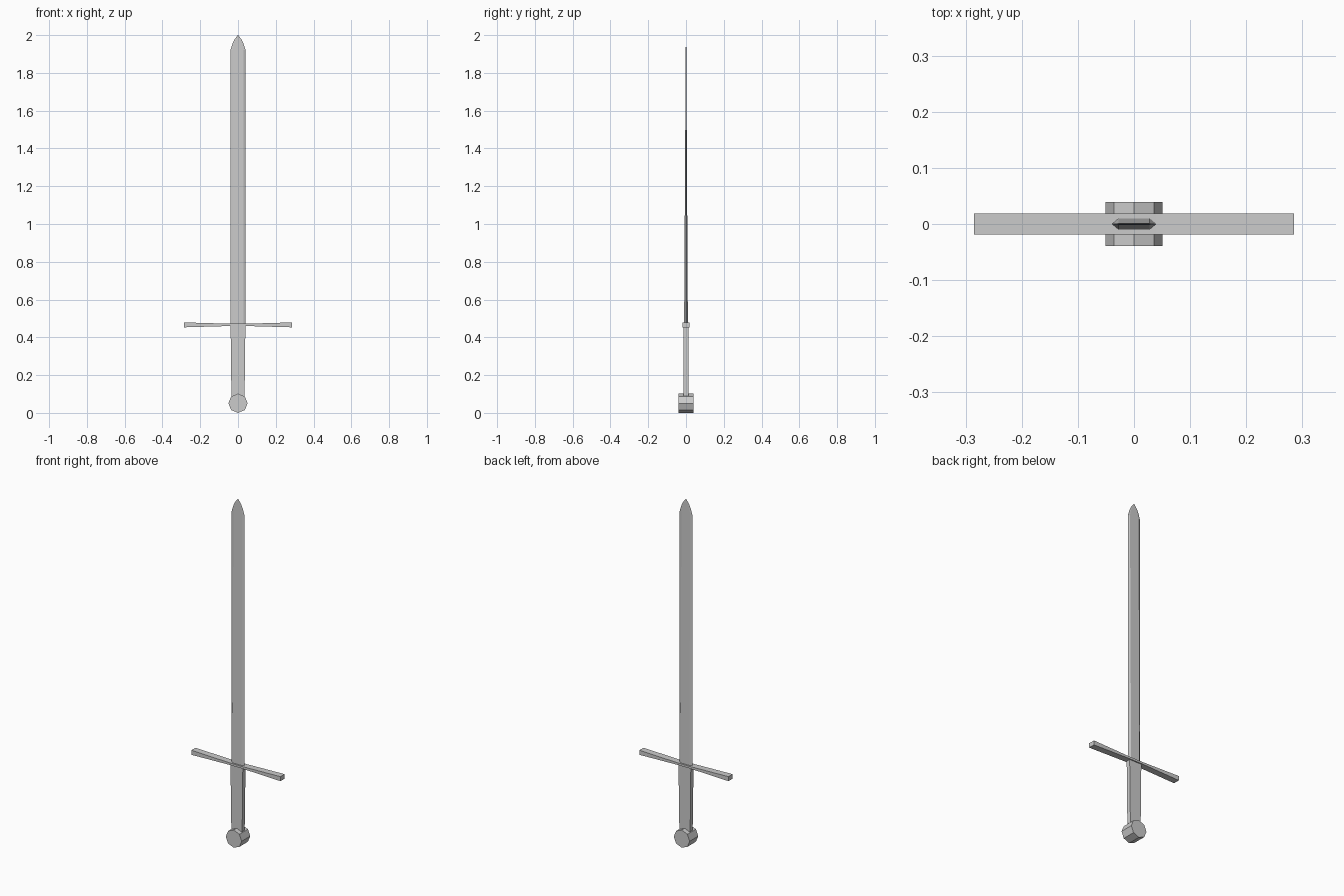
import bpy, bmesh, math

if "Cube" in bpy.data.objects:
    bpy.data.objects.remove(bpy.data.objects["Cube"])


def make_object(name, bm):
    bmesh.ops.recalc_face_normals(bm, faces=bm.faces)
    mesh = bpy.data.meshes.new(name)
    bm.to_mesh(mesh)
    bm.free()
    obj = bpy.data.objects.new(name, mesh)
    bpy.context.collection.objects.link(obj)
    return obj


def loft(name, sections):
    """Bridge a list of equally sized vertex loops and cap both ends."""
    bm = bmesh.new()
    loops = [[bm.verts.new(p) for p in s] for s in sections]
    n = len(loops[0])
    for a, b in zip(loops, loops[1:]):
        for i in range(n):
            j = (i + 1) % n
            bm.faces.new((a[i], a[j], b[j], b[i]))
    bm.faces.new(loops[0])
    bm.faces.new(loops[-1])
    return make_object(name, bm)


def blade_section(z, edge, flat, t):
    return [(edge, 0, z), (flat, t, z), (0, t, z), (-flat, t, z),
            (-edge, 0, z), (-flat, -t, z), (0, -t, z), (flat, -t, z)]


def grip_section(z, w, t):
    return [(w, -t, z), (w, t, z), (0, t, z), (-w, t, z), (-w, -t, z), (0, -t, z)]


def guard_section(x, half_height):
    zc, d = 0.466, 0.019
    return [(x, -d, zc - half_height), (x, d, zc - half_height),
            (x, d, zc + half_height), (x, -d, zc + half_height)]


# Bevelled blade thinning to a curved point
loft("blade", [blade_section(*s) for s in (
    (0.465, 0.04, 0.028, 0.010), (1.92, 0.04, 0.028, 0.0015),
    (1.95, 0.031, 0.022, 0.0012), (1.975, 0.02, 0.014, 0.0009),
    (2.0, 0.001, 0.0007, 0.0003))])

# Grip, narrowing toward the pommel
loft("grip", [grip_section(*s) for s in (
    (0.09, 0.034, 0.012), (0.23, 0.037, 0.012), (0.466, 0.039, 0.012))])

# Crossguard, flaring toward both ends
loft("crossguard", [guard_section(x, h) for x, h in (
    (-0.285, 0.013), (-0.04, 0.006), (0.04, 0.006), (0.285, 0.013))])

# Eight-sided disc pommel
r = 0.051
loft("pommel", [[(r * math.sin(k * math.pi / 4), y, r + r * math.cos(k * math.pi / 4))
                 for k in range(8)] for y in (-0.039, 0.039)])
